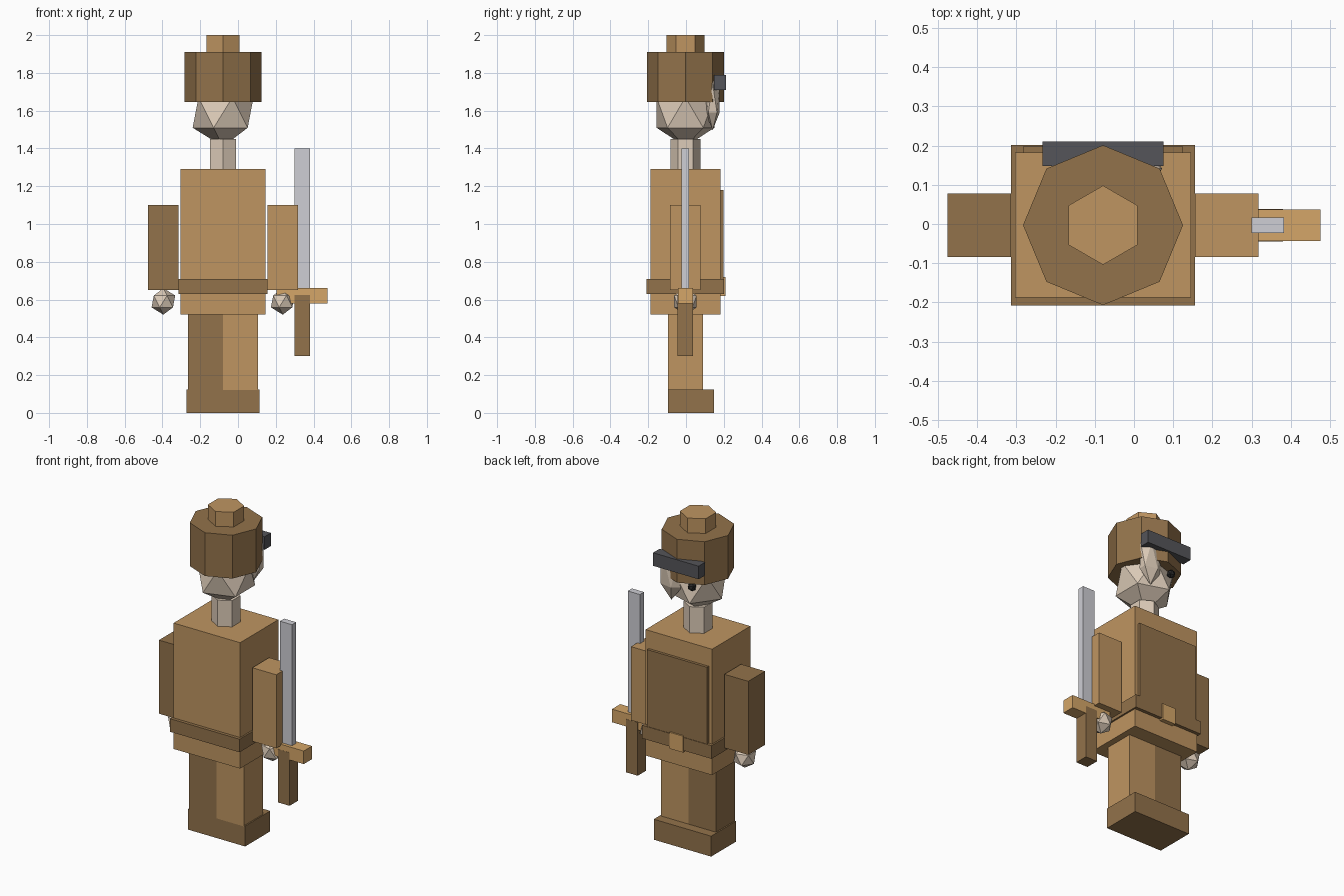
import bpy

if "Cube" in bpy.data.objects:
    bpy.data.objects.remove(bpy.data.objects["Cube"])

CX, CY = -0.079, -0.003   # body axis


def material(name, rgb):
    m = bpy.data.materials.new(name)
    m.diffuse_color = (*rgb, 1)
    m.use_nodes = True
    m.node_tree.nodes["Principled BSDF"].inputs["Base Color"].default_value = m.diffuse_color
    return m


TAN = material("tan", (0.52, 0.30, 0.12))
BROWN = material("brown", (0.29, 0.17, 0.07))
GOLD = material("gold", (0.66, 0.38, 0.14))
SKIN = material("skin", (0.72, 0.60, 0.48))
STEEL = material("steel", (0.62, 0.62, 0.66))
DARK = material("dark", (0.09, 0.09, 0.10))
BLACK = material("black", (0.02, 0.02, 0.02))


def finish(name, mat):
    o = bpy.context.object
    o.name = name
    o.data.materials.append(mat)
    return o


def box(name, x, y, z, mat):
    """Box from (min, max) ranges on each axis."""
    r = (x, y, z)
    bpy.ops.mesh.primitive_cube_add(size=1, location=[(a + b) / 2 for a, b in r])
    bpy.context.object.scale = [b - a for a, b in r]
    return finish(name, mat)


def prism(name, sides, radius, z0, z1, mat):
    bpy.ops.mesh.primitive_cylinder_add(vertices=sides, radius=radius, depth=z1 - z0,
                                        location=(CX, CY, (z0 + z1) / 2))
    return finish(name, mat)


def ball(name, loc, scale, mat):
    bpy.ops.mesh.primitive_ico_sphere_add(subdivisions=1, radius=1, location=loc)
    bpy.context.object.scale = scale
    return finish(name, mat)


def mid(half, c):
    return (c - half, c + half)


# Legs, boots, arms and hands, mirrored about the body axis
for side, s, mat in (("left", -1, BROWN), ("right", 1, TAN)):
    box(side + "_leg", mid(0.093, CX + s * 0.093), mid(0.092, CY), (0.12, 0.53), mat)
    box(side + "_boot", mid(0.097, CX + s * 0.097), (-0.095, 0.147), (0, 0.125), BROWN)
    box(side + "_arm", mid(0.081, CX + s * 0.316), mid(0.081, CY), (0.65, 1.10), mat)
    ball(side + "_hand", (CX + s * 0.316, CY, 0.59), (0.07,) * 3, SKIN)

# Torso, belt, back panel and buckle
box("torso", mid(0.225, CX), mid(0.185, CY), (0.52, 1.29), TAN)
box("belt", mid(0.235, CX), mid(0.205, CY), (0.63, 0.71), BROWN)
box("chest_panel", mid(0.203, CX), (0.17, 0.199), (0.66, 1.18), BROWN)
box("buckle", mid(0.045, CX), (0.18, 0.208), (0.62, 0.72), GOLD)

# Neck, head, hat and hat knob
prism("neck", 6, 0.08, 1.29, 1.45, SKIN)
ball("head", (CX, CY, 1.59), (0.18,) * 3, SKIN)
prism("hat", 8, 0.204, 1.645, 1.91, BROWN)
prism("hat_knob", 6, 0.101, 1.91, 2.0, TAN)

# Face: visor, cheek piece and the visible eye
box("visor", mid(0.154, CX), (0.148, 0.211), (1.71, 1.79), DARK)
ball("cheek_piece", (0.0, 0.141, 1.666), (0.08, 0.044, 0.17), SKIN)
ball("eye", (CX - 0.065, 0.148, 1.615), (0.026,) * 3, BLACK)

# Sword
box("blade", mid(0.041, 0.341), mid(0.02, CY), (0.65, 1.40), STEEL)
box("guard", mid(0.135, 0.34), mid(0.04, CY), (0.58, 0.66), GOLD)
box("grip", mid(0.04, 0.34), mid(0.041, CY), (0.30, 0.625), BROWN)
